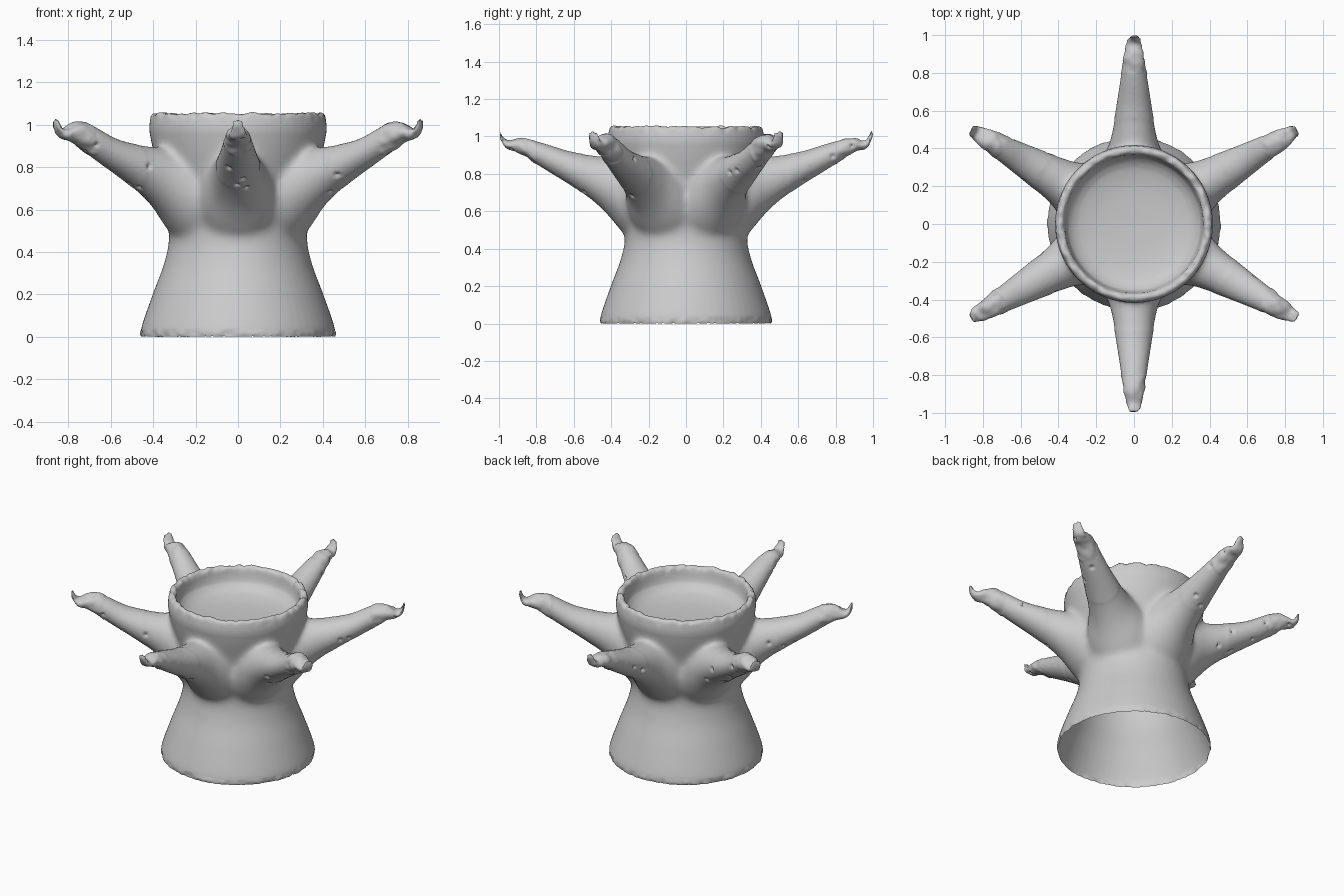
import bpy, bmesh, math, random
from mathutils import Vector, noise

random.seed(4)
cube = bpy.data.objects.get("Cube")
if cube:
    bpy.data.objects.remove(cube, do_unlink=True)

grey = bpy.data.materials.new("plain grey")
grey.use_nodes = True
colour = (0.6, 0.6, 0.6, 1)
grey.diffuse_color = colour
grey.node_tree.nodes["Principled BSDF"].inputs["Base Color"].default_value = colour


def loft(bm, rings):
    """Skin a list of vertex rings and cap both ends."""
    n = len(rings[0])
    loops = [[bm.verts.new(p) for p in ring] for ring in rings]
    for a, b in zip(loops, loops[1:]):
        for i in range(n):
            bm.faces.new((a[i], a[(i + 1) % n], b[(i + 1) % n], b[i]))
    bm.faces.new(loops[0][::-1])
    bm.faces.new(loops[-1])


def resample(points, steps):
    """Smooth curve through control points."""
    out = []
    ext = [points[0]] + points + [points[-1]]
    for i in range(1, len(ext) - 2):
        p0, p1, p2, p3 = (Vector(p) for p in ext[i - 1:i + 3])
        for s in range(steps):
            t = s / steps
            out.append(0.5 * (2 * p1 + (p2 - p0) * t + (2 * p0 - 5 * p1 + 4 * p2 - p3) * t * t
                              + (3 * p1 - p0 - 3 * p2 + p3) * t ** 3))
    return out + [Vector(points[-1])]


def solid(name, rings):
    bm = bmesh.new()
    loft(bm, rings)
    bmesh.ops.recalc_face_normals(bm, faces=bm.faces)
    mesh = bpy.data.meshes.new(name)
    bm.to_mesh(mesh)
    bm.free()
    obj = bpy.data.objects.new(name, mesh)
    bpy.context.collection.objects.link(obj)
    return obj


# Trunk: flared foot, waist, collar, rolled rim and dished floor (radius, height)
trunk_profile = [(0.455, 0), (0.455, 0.05), (0.4, 0.21), (0.348, 0.35), (0.325, 0.47),
                 (0.335, 0.6), (0.365, 0.75), (0.4, 0.88), (0.418, 0.98), (0.41, 1.04),
                 (0.39, 1.055), (0.37, 1.035), (0.355, 0.97), (0.32, 0.93), (0.2, 0.9),
                 (0.02, 0.89)]
sides = 64
trunk_rings = [[(r * math.cos(a), r * math.sin(a), z)
                for a in (math.tau * i / sides for i in range(sides))]
               for r, z in resample(trunk_profile, 4)]
trunk = solid("trunk", trunk_rings)

# Branch sections: distance out, underside, top, half width
branch_sections = [(0.26, 0.42, 0.84, 0.2), (0.34, 0.49, 0.87, 0.175), (0.42, 0.585, 0.895, 0.135),
                   (0.5, 0.66, 0.905, 0.115), (0.62, 0.745, 0.925, 0.095),
                   (0.75, 0.825, 0.965, 0.075), (0.86, 0.895, 0.995, 0.06),
                   (0.91, 0.925, 0.995, 0.052), (0.95, 0.935, 0.98, 0.045),
                   (0.975, 0.95, 1.0, 0.038), (0.99, 0.98, 1.035, 0.032),
                   (1.0, 1.01, 1.035, 0.02)]


def branch(angle, lift):
    out = Vector((math.cos(angle), math.sin(angle), 0))
    side = Vector((-out.y, out.x, 0))
    rings = []
    for d, low, high, half in resample([Vector(s) for s in branch_sections], 3):
        high += lift * max(0, 1 - abs(d - 0.83) / 0.14)
        mid, tall = (low + high) / 2, (high - low) / 2
        rings.append([out * d + side * half * math.cos(t) + Vector((0, 0, mid + tall * math.sin(t)))
                      for t in (math.tau * i / 24 for i in range(24))])
    return solid("branch", rings)


angles = [math.radians(30 + 60 * i) for i in range(6)]
branches = [branch(a, 0.0 if i % 3 == 1 else 0.03) for i, a in enumerate(angles)]

# Fuse trunk and branches into one skin
bpy.ops.object.select_all(action='DESELECT')
for obj in branches + [trunk]:
    obj.select_set(True)
bpy.context.view_layer.objects.active = trunk
bpy.ops.object.join()
trunk.name = "trunk_with_branches"
fuse = trunk.modifiers.new("fuse", 'REMESH')
fuse.mode = 'VOXEL'
fuse.voxel_size = 0.011
bpy.ops.object.modifier_apply(modifier=fuse.name)

bm = bmesh.new()
bm.from_mesh(trunk.data)

# Open the hollow foot
under = [f for f in bm.faces if f.calc_center_median().z < 0.008]
bmesh.ops.delete(bm, geom=under, context='FACES')

# Soften the skin, most strongly where branches leave the trunk
inner = [v for v in bm.verts if v.co.z > 0.02]
for _ in range(3):
    bmesh.ops.smooth_vert(bm, verts=inner, factor=0.5, use_axis_x=True, use_axis_y=True, use_axis_z=True)
roots = [v for v in bm.verts if 0.3 < v.co.xy.length < 0.56 and 0.4 < v.co.z < 0.96]
for _ in range(25):
    bmesh.ops.smooth_vert(bm, verts=roots, factor=0.5, use_axis_x=True, use_axis_y=True, use_axis_z=True)

# Worn edges on the rim, foot and branch tips
for v in bm.verts:
    reach = v.co.xy.length
    rough = noise.noise(v.co * 22)
    if v.co.z > 1.02 and reach < 0.5:
        v.co.z += 0.014 * rough + 0.006
    elif v.co.z < 0.03:
        v.co.xy *= 1 + 0.018 * rough
    elif reach > 0.8:
        v.co += v.normal * 0.007 * rough

# Small pits along the undersides of the branches
bm.normal_update()
skin = [v for v in bm.verts if 0.5 < v.co.xy.length < 0.95 and v.normal.z < 0.3]
for pit in random.sample(skin, 36):
    centre, push = pit.co.copy(), pit.normal.copy()
    for v in skin:
        gap = (v.co - centre).length
        if gap < 0.018:
            v.co -= push * 0.016 * (1 - gap / 0.018)

# Stand on the ground
lowest = min(v.co.z for v in bm.verts)
for v in bm.verts:
    v.co.z -= lowest
bm.to_mesh(trunk.data)
bm.free()

trunk.data.materials.clear()
trunk.data.materials.append(grey)
bpy.ops.object.shade_smooth_by_angle(angle=math.radians(50))
